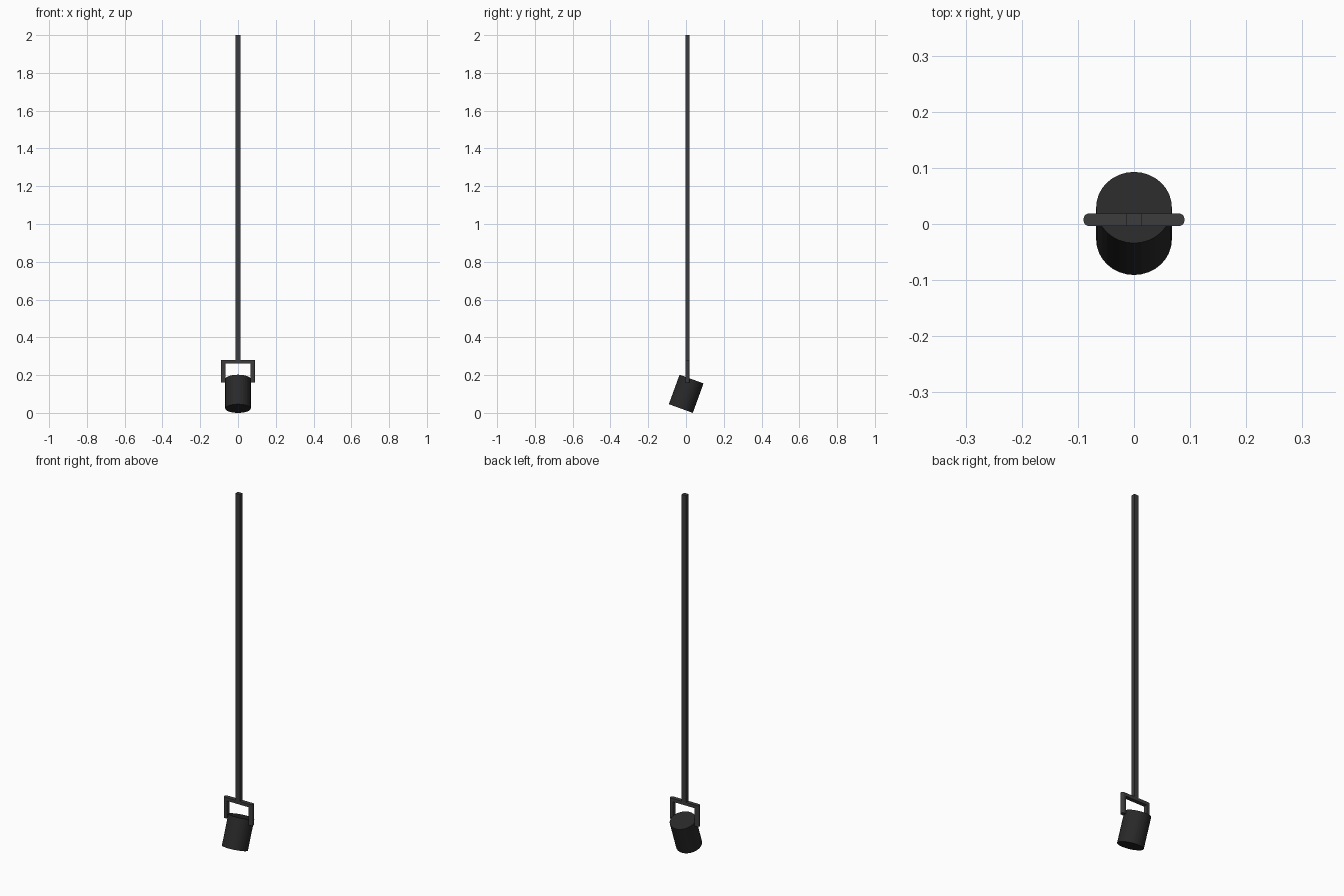
import bpy, bmesh, math
from mathutils import Matrix, Vector

if "Cube" in bpy.data.objects:
    bpy.data.objects.remove(bpy.data.objects["Cube"])

Y_MID = 0.0075   # shared depth centre of pole and yoke
DEPTH = 0.0225


def material(name, v):
    m = bpy.data.materials.new(name)
    m.diffuse_color = (v, v, v, 1)
    m.use_nodes = True
    m.node_tree.nodes["Principled BSDF"].inputs["Base Color"].default_value = m.diffuse_color
    return m


def finish(bm, name, mat):
    bmesh.ops.recalc_face_normals(bm, faces=bm.faces)
    me = bpy.data.meshes.new(name)
    bm.to_mesh(me)
    bm.free()
    me.materials.append(mat)
    ob = bpy.data.objects.new(name, me)
    bpy.context.collection.objects.link(ob)
    return ob


metal = material("dark_metal", 0.045)
black = material("black_housing", 0.022)

# Hanging pole
bm = bmesh.new()
bottom, top = 0.279, 2.0
bmesh.ops.create_cube(bm, size=1, matrix=Matrix.Translation((0, Y_MID, (bottom + top) / 2))
                      @ Matrix.Diagonal((0.027, DEPTH, top - bottom, 1)))
finish(bm, "pole", metal)

# U-shaped yoke: half profile mirrored, extruded in depth, outer upright edges rounded
half = [(0.09, 0.279), (0.09, 0.161), (0.067, 0.161), (0.067, 0.261)]
outline = half + [(-x, z) for x, z in reversed(half)]
bm = bmesh.new()
face = bm.faces.new([bm.verts.new((x, Y_MID - DEPTH / 2, z)) for x, z in outline])
ext = bmesh.ops.extrude_face_region(bm, geom=[face])
bmesh.ops.translate(bm, vec=Vector((0, DEPTH, 0)),
                    verts=[g for g in ext["geom"] if isinstance(g, bmesh.types.BMVert)])
outer = [e for e in bm.edges if all(abs(v.co.x) > 0.089 for v in e.verts)
         and abs(e.verts[0].co.z - e.verts[1].co.z) > 0.05]
bmesh.ops.bevel(bm, geom=outer, offset=0.01, segments=4, profile=0.5, affect='EDGES')
finish(bm, "yoke", metal)

# Tilted cylindrical lamp housing
bm = bmesh.new()
bmesh.ops.create_cone(bm, cap_ends=True, segments=32, radius1=0.0675, radius2=0.0675, depth=0.166,
                      matrix=Matrix.Translation((0, 0.001, 0.101))
                      @ Matrix.Rotation(math.radians(-20), 4, 'X'))
finish(bm, "lamp_housing", black)
